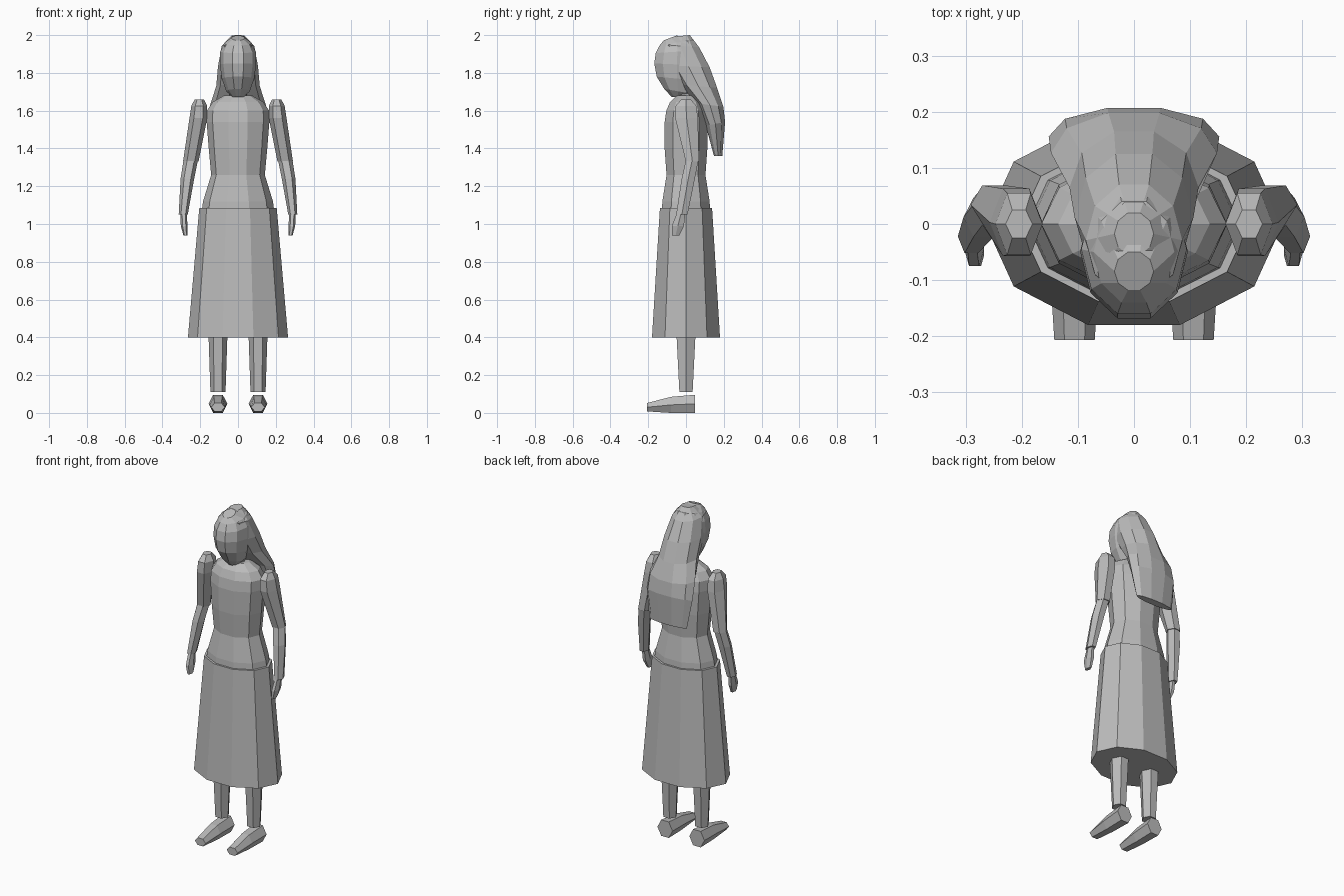
import bpy, bmesh, math

grey = bpy.data.materials.new("plain grey")
grey.diffuse_color = (0.5, 0.5, 0.5, 1)


def loft(name, rings, sides, side=1, start=0.0):
    """Ring: (centre x, front y, front z, back y, back z, half width)."""
    angles = [start + 2 * math.pi * i / sides for i in range(sides)]
    mc = max(abs(math.cos(a)) for a in angles)
    ms = max(abs(math.sin(a)) for a in angles)
    bm = bmesh.new()
    loops = []
    for cx, yf, zf, yb, zb, rx in rings:
        loop = []
        for a in angles:
            t = 0.5 + 0.5 * math.sin(a) / ms
            loop.append(bm.verts.new((side * (cx + rx * math.cos(a) / mc),
                                      yf + (yb - yf) * t, zf + (zb - zf) * t)))
        loops.append(loop)
    for a, b in zip(loops, loops[1:]):
        for i in range(sides):
            j = (i + 1) % sides
            bm.faces.new((a[i], a[j], b[j], b[i]))
    bm.faces.new(loops[0])
    bm.faces.new(loops[-1])
    bmesh.ops.recalc_face_normals(bm, faces=bm.faces)
    mesh = bpy.data.meshes.new(name)
    bm.to_mesh(mesh)
    bm.free()
    mesh.materials.append(grey)
    ob = bpy.data.objects.new(name, mesh)
    bpy.context.collection.objects.link(ob)
    return ob


def flat(z, rx, ry, cx=0, cy=0):
    """Level ring around a centre."""
    return (cx, cy - ry, z, cy + ry, z, rx)


# Skirt and bodice
loft("skirt", [flat(0.40, 0.265, 0.18), flat(1.085, 0.205, 0.138)], 10)
loft("bodice", [flat(1.06, 0.193, 0.128), flat(1.12, 0.185, 0.125),
                flat(1.26, 0.142, 0.103), flat(1.40, 0.155, 0.113),
                flat(1.54, 0.166, 0.113), flat(1.60, 0.165, 0.104),
                flat(1.645, 0.135, 0.085), flat(1.68, 0.075, 0.05)], 10)

# Neck and forward tilted head
loft("neck", [flat(1.64, 0.05, 0.045), flat(1.76, 0.045, 0.045, cy=-0.03)], 8)
loft("head", [(0, -0.075, 1.672, -0.01, 1.67, 0.03),
              (0, -0.115, 1.715, 0.03, 1.69, 0.062),
              (0, -0.155, 1.78, 0.06, 1.76, 0.086),
              (0, -0.168, 1.85, 0.07, 1.84, 0.096),
              (0, -0.160, 1.905, 0.07, 1.92, 0.094),
              (0, -0.140, 1.945, 0.04, 1.975, 0.072),
              (0, -0.118, 1.972, -0.05, 1.998, 0.035)], 10)

# Long hair, swept back and widening over the shoulders
loft("hair", [(0, -0.055, 1.993, 0.02, 2.0, 0.035),
              (0, -0.128, 1.95, 0.07, 1.935, 0.086),
              (0, -0.100, 1.84, 0.125, 1.83, 0.106),
              (0, -0.035, 1.74, 0.165, 1.72, 0.115),
              (0, 0.055, 1.64, 0.198, 1.62, 0.148),
              (0, 0.105, 1.52, 0.207, 1.54, 0.152),
              (0, 0.148, 1.36, 0.192, 1.36, 0.125)], 10)

for label, s in (("right", 1), ("left", -1)):
    # Arms
    loft(label + "_upper_arm", [flat(1.66, 0.024, 0.025, 0.205),
                                flat(1.625, 0.042, 0.055, 0.205),
                                flat(1.56, 0.047, 0.06, 0.21, 0.003),
                                flat(1.33, 0.041, 0.035, 0.25, 0.034)], 6, s)
    loft(label + "_forearm", [flat(1.34, 0.038, 0.033, 0.25, 0.033),
                              flat(1.24, 0.036, 0.035, 0.268, 0.012),
                              flat(1.05, 0.024, 0.03, 0.29, -0.022)], 6, s)
    loft(label + "_hand", [flat(1.06, 0.016, 0.022, 0.288, -0.025),
                           flat(0.99, 0.018, 0.032, 0.285, -0.043),
                           flat(0.94, 0.011, 0.02, 0.278, -0.055)], 6, s)
    # Legs
    loft(label + "_leg", [flat(0.41, 0.05, 0.05, 0.106),
                          flat(0.11, 0.04, 0.035, 0.106)], 6, s)
    # Feet
    loft(label + "_foot", [(0.106, 0.048, 0.0, 0.048, 0.096, 0.05),
                           (0.106, -0.08, 0.0, -0.08, 0.085, 0.044),
                           (0.106, -0.207, 0.008, -0.207, 0.052, 0.036)], 6, s)
